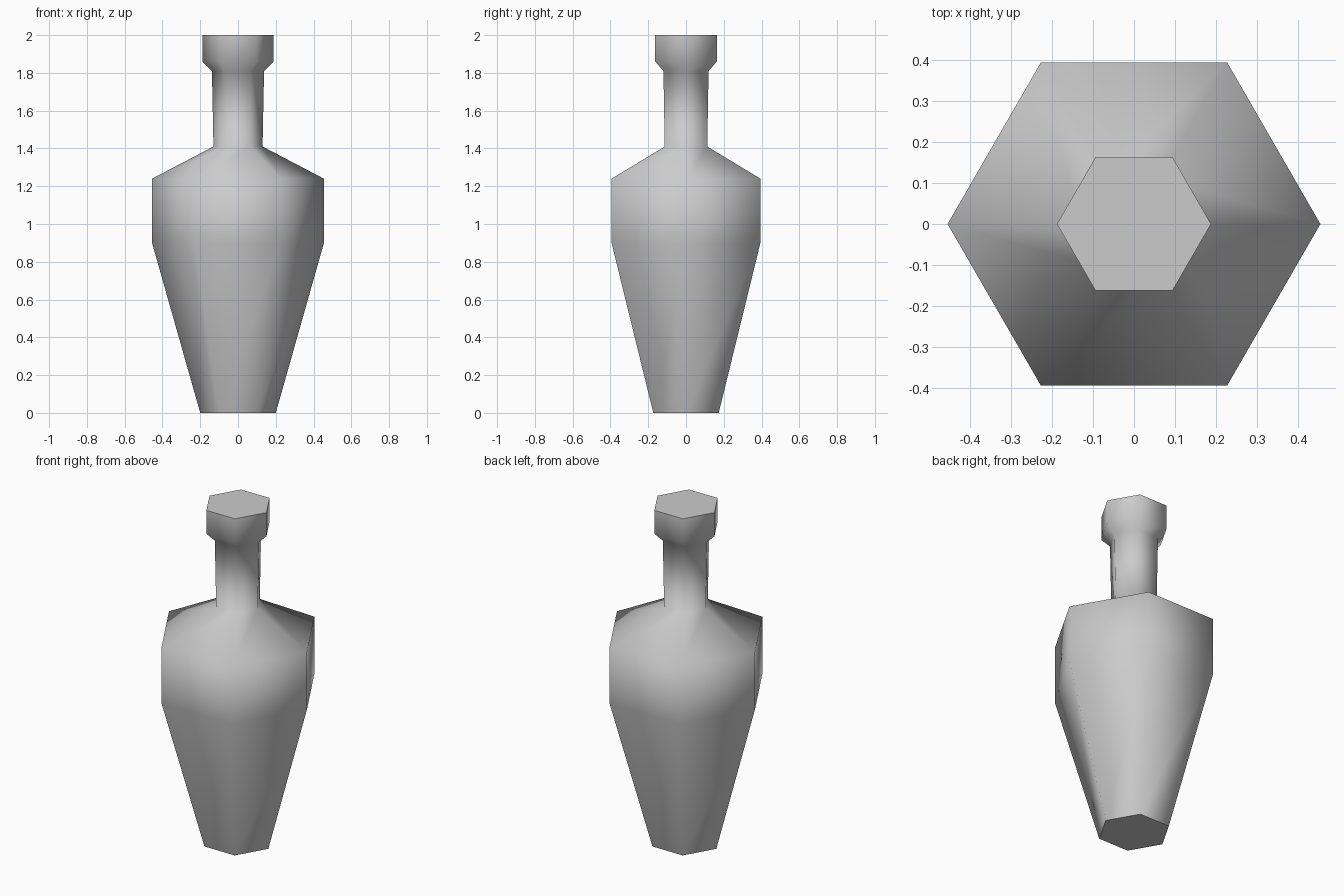
import bpy
import bmesh
from math import cos, sin, tau

SIDES = 6
# Outline as (corner radius, height), from foot to lip
PROFILE = [(0.20, 0), (0.455, 0.90), (0.455, 1.24), (0.13, 1.41),
           (0.138, 1.81), (0.188, 1.86), (0.188, 2.0)]

cube = bpy.data.objects.get("Cube")
if cube:
    bpy.data.objects.remove(cube, do_unlink=True)


def make_material(name, color):
    mat = bpy.data.materials.new(name)
    mat.use_nodes = True
    mat.diffuse_color = color
    mat.node_tree.nodes["Principled BSDF"].inputs["Base Color"].default_value = color
    return mat


# Six-sided bottle: stacked rings joined by walls
bm = bmesh.new()
rings = [[bm.verts.new((r * cos(tau * i / SIDES), r * sin(tau * i / SIDES), z))
          for i in range(SIDES)] for r, z in PROFILE]
for low, high in zip(rings, rings[1:]):
    for i in range(SIDES):
        j = (i + 1) % SIDES
        bm.faces.new((low[i], low[j], high[j], high[i])).smooth = True

# Flat base and top, with crisp rims
for cap in (bm.faces.new(rings[0][::-1]), bm.faces.new(rings[-1])):
    for edge in cap.edges:
        edge.smooth = False

mesh = bpy.data.meshes.new("bottle")
bm.to_mesh(mesh)
bm.free()
mesh.materials.append(make_material("light grey", (0.6, 0.6, 0.6, 1)))
bottle = bpy.data.objects.new("bottle", mesh)
bpy.context.collection.objects.link(bottle)
